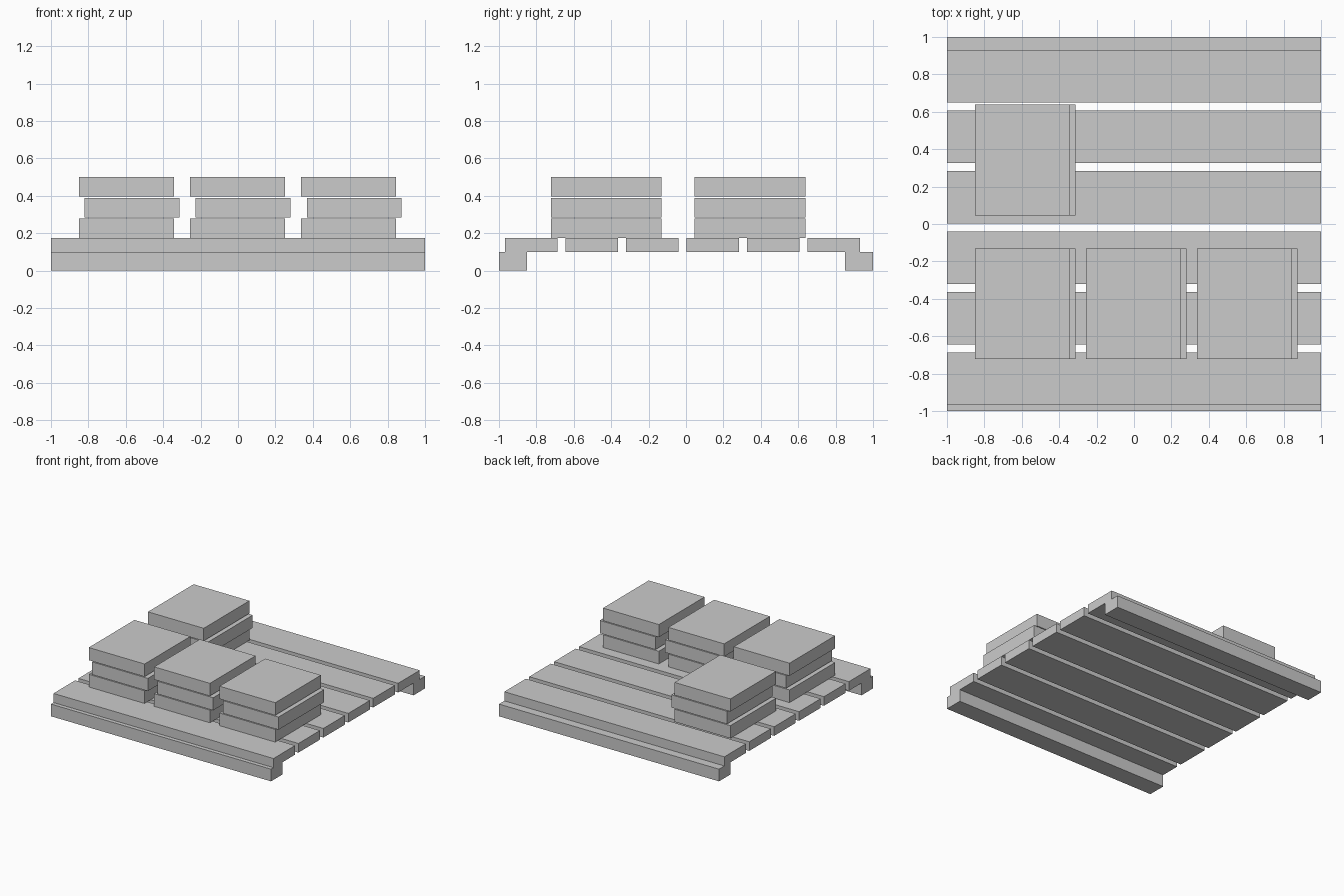
import bpy

if "Cube" in bpy.data.objects:
    bpy.data.objects.remove(bpy.data.objects["Cube"])


def box(name, x0, x1, y0, y1, z0, z1):
    """Flat-faced box given by its extents."""
    bpy.ops.mesh.primitive_cube_add(
        size=1, location=((x0 + x1) / 2, (y0 + y1) / 2, (z0 + z1) / 2))
    ob = bpy.context.object
    ob.name = name
    ob.scale = (x1 - x0, y1 - y0, z1 - z0)
    bpy.ops.object.transform_apply(location=False, rotation=False, scale=True)
    return ob


# Pallet runners along the front and back edges
box("front_runner", -1, 1, -1, -0.85, 0, 0.10)
box("back_runner", -1, 1, 0.85, 1, 0, 0.10)

# Deck slats
for i in range(6):
    y = -0.967 + i * 0.3235
    box(f"slat_{i + 1}", -1, 1, y, y + 0.28, 0.10, 0.175)


# Stack of three slabs, the middle one shifted sideways
def stack(name, x, y):
    for k, shift in enumerate((0, 0.03, 0)):
        z = 0.175 + k * 0.11
        box(f"{name}_slab_{k + 1}", x + shift, x + shift + 0.507,
            y, y + 0.593, z, z + 0.104)


# Three stacks in the front row, one at the back left
for i in range(3):
    stack(f"front_stack_{i + 1}", -0.85 + i * 0.594, -0.723)
stack("back_stack", -0.85, 0.045)
